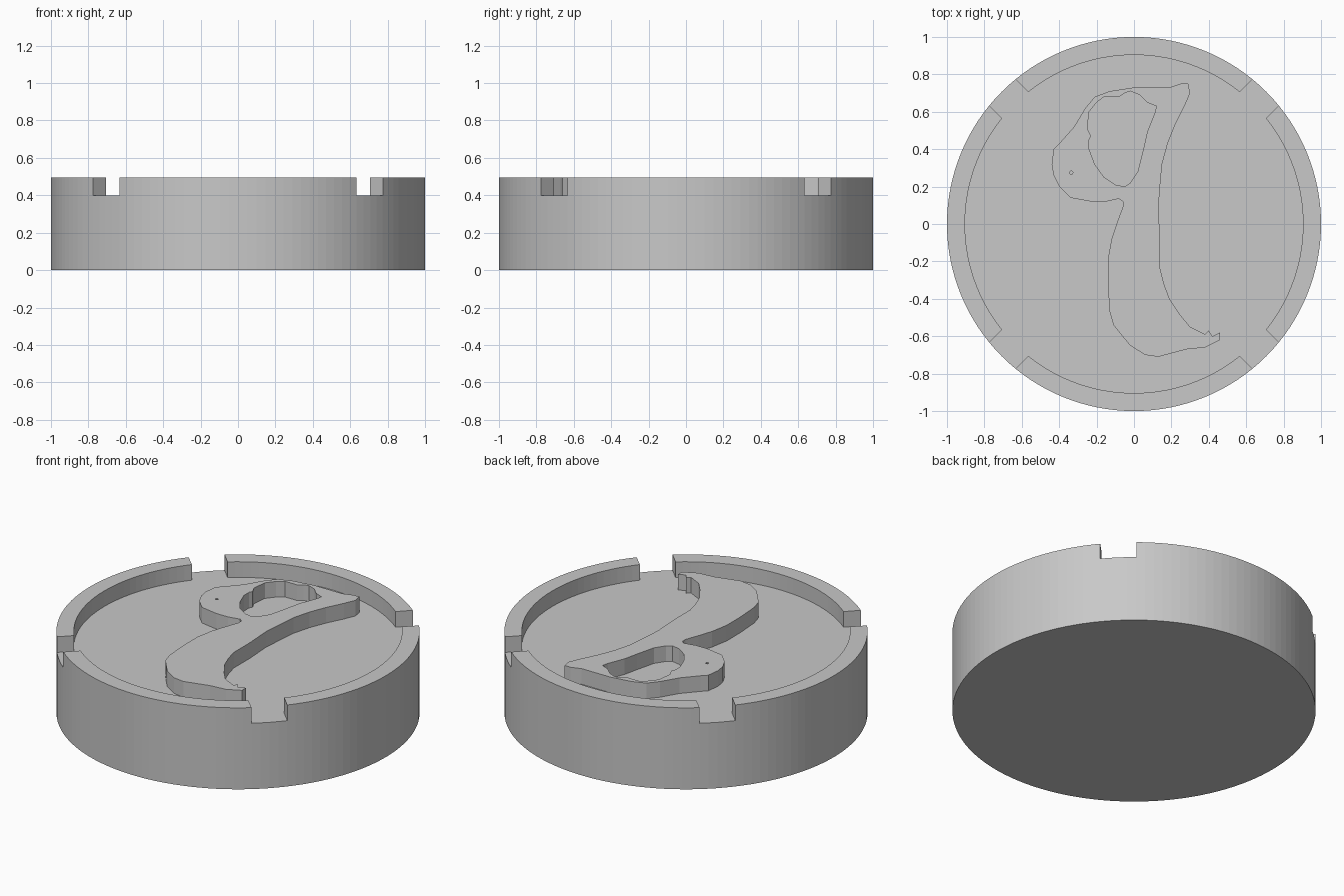
import bpy
from math import asin, cos, pi, sin

old = bpy.data.objects.get("Cube")
if old:
    bpy.data.objects.remove(old, do_unlink=True)

FLOOR, TOP = 0.4, 0.495
INNER_RADIUS, SLOT_HALF = 0.904, 0.1

grey = bpy.data.materials.new("plain grey")
grey.use_nodes = True
grey.diffuse_color = (0.58, 0.58, 0.58, 1)
grey.node_tree.nodes["Principled BSDF"].inputs["Base Color"].default_value = grey.diffuse_color


def to_mesh(obj):
    """Turn a curve or a modified object into a plain mesh."""
    bpy.ops.object.select_all(action="DESELECT")
    obj.select_set(True)
    bpy.context.view_layer.objects.active = obj
    bpy.ops.object.convert(target="MESH")
    return bpy.context.view_layer.objects.active


def arc(radius, start, end, count, centre=(0, 0)):
    """Evenly spaced points along an arc, both ends included."""
    angles = [start + (end - start) * i / (count - 1) for i in range(count)]
    return [(centre[0] + radius * cos(a), centre[1] + radius * sin(a)) for a in angles]


def circle(radius, count, centre=(0, 0)):
    return arc(radius, 0, 2 * pi, count + 1, centre)[:-1]


def slab(name, loops, bottom, top):
    """Extrude closed outlines upward; inner outlines become holes."""
    curve = bpy.data.curves.new(name, "CURVE")
    curve.dimensions = "2D"
    curve.fill_mode = "BOTH"
    curve.extrude = (top - bottom) / 2
    for loop in loops:
        spline = curve.splines.new("POLY")
        spline.points.add(len(loop) - 1)
        for point, (x, y) in zip(spline.points, loop):
            point.co = (x, y, 0, 1)
        spline.use_cyclic_u = True
    obj = bpy.data.objects.new(name, curve)
    bpy.context.collection.objects.link(obj)
    obj.location.z = (top + bottom) / 2
    obj = to_mesh(obj)
    # Weld the caps to the walls so the slab is a closed solid
    weld = obj.modifiers.new("weld", "WELD")
    weld.merge_threshold = 0.0001
    obj = to_mesh(obj)
    obj.data.materials.clear()
    obj.data.materials.append(grey)
    for face in obj.data.polygons:
        face.use_smooth = False
    return obj


# Pocket outline: four inner arcs joined by diagonal slots through the rim
pocket_outline = []
trim = asin(SLOT_HALF / INNER_RADIUS)
for quarter in range(4):
    start = pi / 4 + quarter * pi / 2
    end = start + pi / 2
    pocket_outline += arc(INNER_RADIUS, start + trim, end - trim, 29)
    for side in (-SLOT_HALF, SLOT_HALF):
        pocket_outline.append((1.2 * cos(end) - side * sin(end),
                               1.2 * sin(end) + side * cos(end)))

# Round body with the pocket and slots cut from its top
body = slab("round_body", [circle(1, 128)], 0, TOP)
cutter = slab("pocket_cutter", [pocket_outline], FLOOR, TOP + 0.2)
cutter.hide_render = True
cut = body.modifiers.new("pocket", "BOOLEAN")
cut.operation = "DIFFERENCE"
cut.solver = "EXACT"
cut.object = cutter
body = to_mesh(body)
bpy.data.objects.remove(cutter, do_unlink=True)

# Raised curved relief in the pocket (outlines in hundredths of a unit)
HEAD_AND_BACK = [
    (29, 75), (25, 75), (19, 73), (0, 73), (-13, 71), (-21, 68), (-26, 62),
    (-32, 52), (-40, 43), (-43, 40), (-44, 32), (-43, 26), (-40, 20), (-34, 14),
    (-23, 12), (-15, 12), (-8, 13.5), (-6, 12), (-6, 9), (-9, 1), (-12, -8),
    (-14, -19), (-14, -32), (-13, -47), (-11, -54), (-7, -59), (-2, -65)]
TAIL_AND_FRONT = [
    (6, -70), (13, -71), (28, -67), (38, -66), (46, -62), (46, -58), (42, -60),
    (40, -57), (38, -59), (34, -57), (30, -55), (25, -49), (19, -40), (16, -32),
    (14, -24), (14, -8), (13, 8), (14, 21), (15, 32), (18, 43), (22, 53),
    (27, 63), (30, 70)]
OPENING = [
    (-2, 71), (3, 69), (7, 65), (12, 63), (11, 59), (7, 49), (5, 40), (2, 28),
    (-2, 22), (-5, 20), (-10, 21), (-16, 25), (-21, 32), (-24, 40), (-24, 45),
    (-23, 47), (-25, 51), (-24, 60), (-20, 65), (-16, 68), (-8, 68), (-5, 70)]


def scaled(points):
    return [(x / 100, y / 100) for x, y in points]


pin_hole = circle(0.009, 8, (-0.335, 0.275))
slab("raised_relief", [scaled(HEAD_AND_BACK + TAIL_AND_FRONT), scaled(OPENING), pin_hole],
     FLOOR, TOP)
